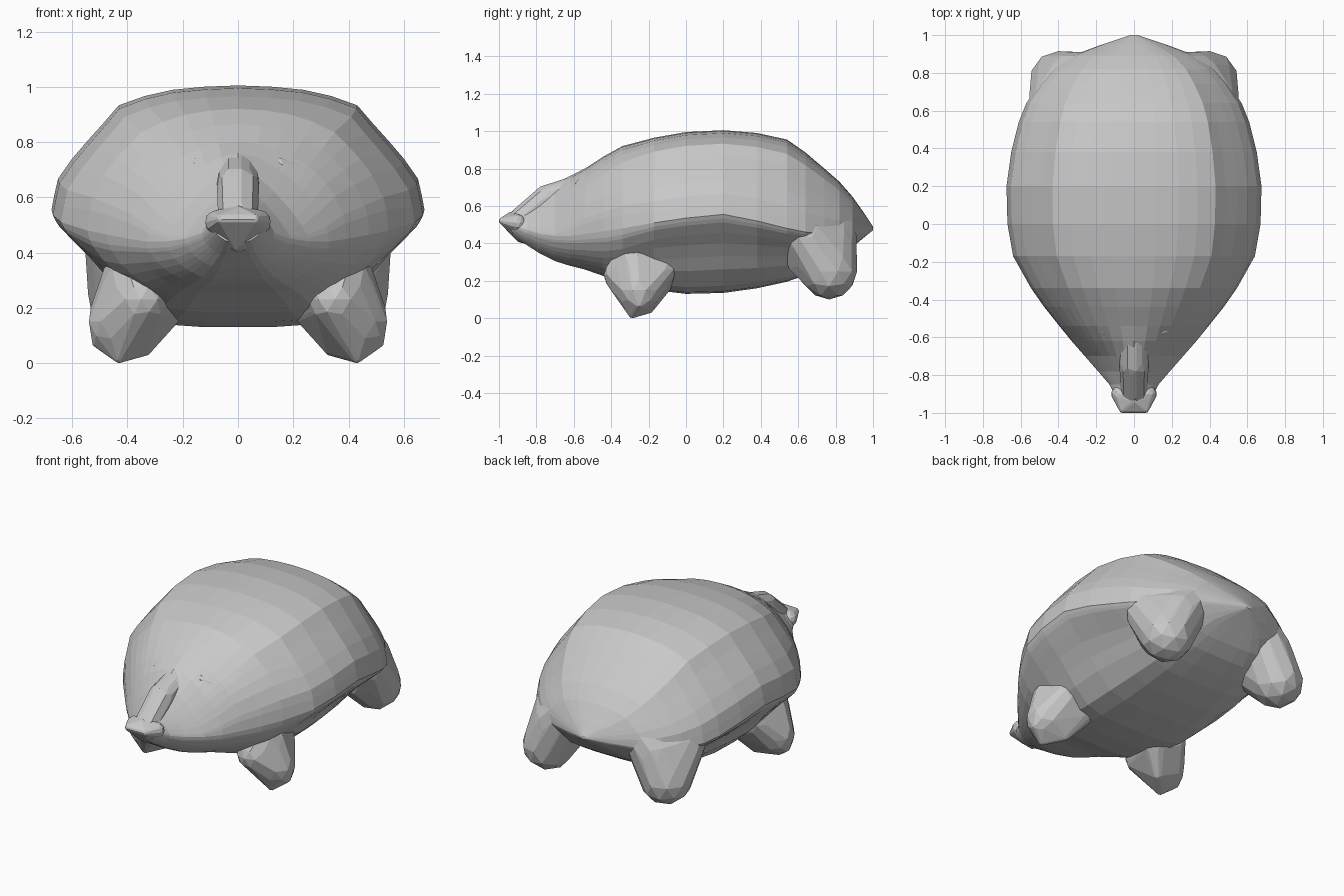
import bpy, bmesh
from mathutils import Vector

grey = bpy.data.materials.new("plain grey")
grey.diffuse_color = (0.58, 0.58, 0.58, 1)


def finish(bm, name):
    bmesh.ops.recalc_face_normals(bm, faces=bm.faces[:])
    me = bpy.data.meshes.new(name)
    bm.to_mesh(me)
    bm.free()
    me.materials.append(grey)
    ob = bpy.data.objects.new(name, me)
    bpy.context.collection.objects.link(ob)
    return ob


# Body stations: y, top z, bottom z, half width, z of widest point, roundness of the head
STATIONS = [
    (-0.93, 0.56, 0.44, 0.09, 0.50, 1.8),
    (-0.85, 0.60, 0.39, 0.13, 0.47, 1.4),
    (-0.78, 0.66, 0.345, 0.19, 0.45, 1.2),
    (-0.70, 0.72, 0.305, 0.26, 0.44, 1.25),
    (-0.62, 0.76, 0.28, 0.33, 0.44, 1.6),
    (-0.54, 0.80, 0.26, 0.395, 0.45, 1.95),
    (-0.44, 0.865, 0.225, 0.475, 0.465, 2.0),
    (-0.34, 0.92, 0.185, 0.545, 0.48, 2.1),
    (-0.17, 0.965, 0.15, 0.64, 0.51, 2.2),
    (0.00, 0.995, 0.13, 0.67, 0.535, 2.2),
    (0.20, 1.005, 0.135, 0.675, 0.555, 2.2),
    (0.38, 0.99, 0.16, 0.65, 0.52, 2.2),
    (0.54, 0.955, 0.195, 0.61, 0.48, 2.2),
    (0.64, 0.885, 0.23, 0.57, 0.46, 2.2),
    (0.74, 0.80, 0.27, 0.50, 0.45, 2.2),
    (0.82, 0.73, 0.32, 0.43, 0.45, 2.2),
    (0.89, 0.65, 0.38, 0.33, 0.46, 2.1),
    (0.95, 0.565, 0.43, 0.17, 0.47, 2.0),
    (1.00, 0.49, 0.47, 0.02, 0.48, 2.0),
]
# Section from rim to middle: x, shell height (flank, shoulder edge, domed back), belly depth
SHELL = [(1, 0, 0), (0.985, 0.12, 0.05), (0.965, 0.25, 0.10), (0.89, 0.41, 0.23),
         (0.81, 0.55, 0.36), (0.72, 0.70, 0.53), (0.64, 0.84, 0.70), (0.50, 0.915, 0.91),
         (0.35, 0.965, 0.98), (0.18, 0.99, 1), (0, 1, 1)]


def section(y, top, bot, w, zw, n):
    t = min(1, max(0, (y + 0.45) / 0.3))          # head section blends into shell section
    if y > 0.75:
        t = max(0.4, 1 - (y - 0.75) * 3)
    upper, lower = [], []
    for x, h, d in SHELL:
        h = t * h + (1 - t) * (1 - x ** n) ** (1 / n)
        upper.append((x * w, zw + (top - zw) * h))
        d = t * d + (1 - t) * min(1, 1.15 * (1 - x ** 1.8) ** (1 / 1.8))
        lower.append((x * w, zw - (zw - bot) * d))
    half = lower[::-1] + upper[1:]
    pts = half + [(-x, z) for x, z in half[-2:0:-1]]
    return [Vector((x, y, z)) for x, z in pts]


def body():
    bm = bmesh.new()
    rings = [[bm.verts.new(p) for p in section(*s)] for s in STATIONS]
    count = len(rings[0])
    for a, b in zip(rings, rings[1:]):
        for i in range(count):
            j = (i + 1) % count
            bm.faces.new((a[i], a[j], b[j], b[i]))
    bm.faces.new(rings[0])
    bm.faces.new(rings[-1])
    finish(bm, "body")


# A rounded lump: convex hull round a few balls (x, y, z, radius)
def lump(name, balls, side=1):
    bm = bmesh.new()
    for x, y, z, r in balls:
        tmp = bmesh.new()
        bmesh.ops.create_icosphere(tmp, subdivisions=2, radius=r)
        for v in tmp.verts:
            bm.verts.new(v.co + Vector((x, y, z)))
        tmp.free()
    bmesh.ops.convex_hull(bm, input=bm.verts[:])
    bmesh.ops.delete(bm, geom=[v for v in bm.verts if not v.link_faces], context='VERTS')
    for v in bm.verts:
        v.co.x *= side
    finish(bm, name)


body()

# Snout ridge and flared nose
lump("snout", [(0, -0.60, 0.68, 0.08), (0, -0.74, 0.635, 0.08), (0, -0.88, 0.52, 0.075)])
lump("nose", [(0.075, -0.90, 0.51, 0.045), (-0.075, -0.90, 0.51, 0.045), (0, -0.87, 0.46, 0.06),
              (0.06, -0.98, 0.52, 0.02), (-0.06, -0.98, 0.52, 0.02), (0, -0.93, 0.54, 0.03)])

for side, word in ((1, "left"), (-1, "right")):
    lump(word + "_front_leg", [(0.36, -0.26, 0.28, 0.14), (0.43, -0.25, 0.15, 0.115),
                               (0.43, -0.285, 0.025, 0.025), (0.34, -0.20, 0.055, 0.03),
                               (0.50, -0.25, 0.08, 0.03), (0.35, -0.34, 0.23, 0.10),
                               (0.27, -0.14, 0.19, 0.07), (0.38, -0.14, 0.26, 0.09)], side)
    lump(word + "_rear_leg", [(0.36, 0.68, 0.35, 0.16), (0.40, 0.765, 0.25, 0.15),
                              (0.34, 0.78, 0.40, 0.13), (0.28, 0.78, 0.46, 0.13),
                              (0.44, 0.64, 0.43, 0.12)], side)
    # Brow folds over the eyes, mostly sunk into the head
    lump(word + "_brow", [(0.15, -0.56, 0.71, 0.035), (0.25, -0.52, 0.685, 0.032),
                          (0.31, -0.52, 0.645, 0.015)], side)
